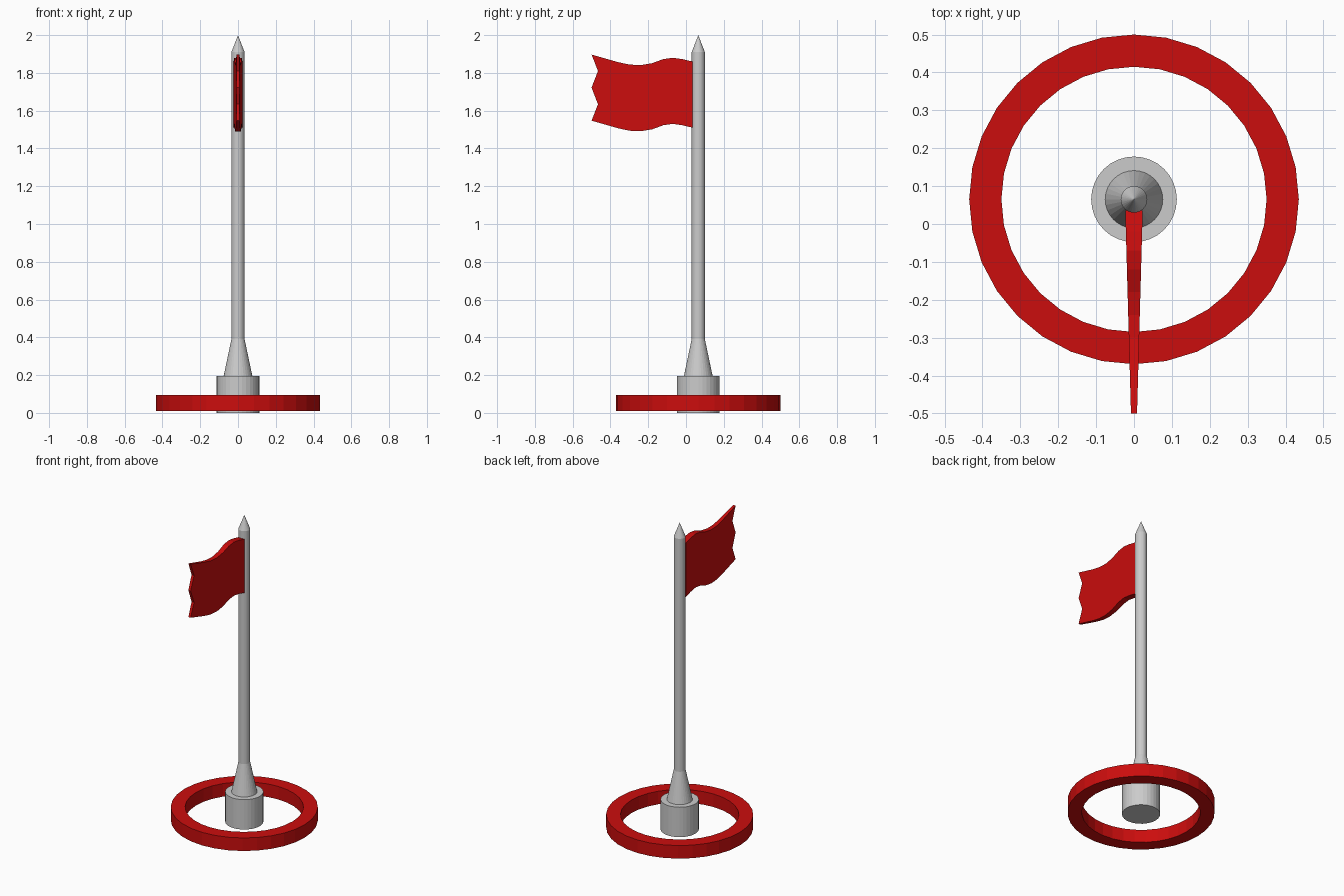
import bpy
import bmesh
from math import cos, sin, tau

cube = bpy.data.objects.get("Cube")
if cube:
    bpy.data.objects.remove(cube)

POLE_Y = 0.065
SIDES = 32


def material(name, color):
    mat = bpy.data.materials.new(name)
    mat.use_nodes = True
    mat.diffuse_color = color
    mat.node_tree.nodes["Principled BSDF"].inputs["Base Color"].default_value = color
    return mat


def finish(name, bm, mat):
    bmesh.ops.recalc_face_normals(bm, faces=bm.faces)
    mesh = bpy.data.meshes.new(name)
    bm.to_mesh(mesh)
    bm.free()
    mesh.materials.append(mat)
    obj = bpy.data.objects.new(name, mesh)
    bpy.context.collection.objects.link(obj)
    return obj


def lathe(name, profile, mat, closed=False):
    """Turn (radius, z) points around the pole axis; cap open ends."""
    bm = bmesh.new()
    rings = []
    for r, z in profile:
        if r == 0:
            rings.append([bm.verts.new((0, 0, z))] * SIDES)
        else:
            rings.append([bm.verts.new((r * cos(tau * i / SIDES), r * sin(tau * i / SIDES), z))
                          for i in range(SIDES)])
    pairs = list(zip(rings, rings[1:]))
    if closed:
        pairs.append((rings[-1], rings[0]))
    for low, high in pairs:
        for i in range(SIDES):
            j = (i + 1) % SIDES
            corners = dict.fromkeys((low[i], low[j], high[j], high[i]))
            bm.faces.new(list(corners))
    if not closed:
        for ring in (rings[0], rings[-1]):
            if len(set(ring)) > 1:
                bm.faces.new(ring)
    obj = finish(name, bm, mat)
    obj.location.y = POLE_Y
    return obj


red = material("red", (0.6, 0.004, 0.004, 1))
grey = material("light grey", (0.6, 0.6, 0.6, 1))

# Ground ring, base block and pole with flared foot and pointed tip
lathe("ground_ring", [(0.35, 0.01), (0.435, 0.01), (0.435, 0.095), (0.35, 0.095)], red, closed=True)
lathe("base", [(0.113, 0), (0.113, 0.195)], grey)
lathe("pole", [(0.076, 0.195), (0.035, 0.39), (0.035, 1.91), (0, 2)], grey)

# Wavy flag, thinning towards its notched free end
HEIGHT = 0.35
wave = [(0.035, 1.86), (-0.02, 1.873), (-0.07, 1.88), (-0.12, 1.873), (-0.18, 1.851),
        (-0.24, 1.841), (-0.3, 1.844), (-0.36, 1.857), (-0.43, 1.877), (-0.5, 1.897)]
notches = [(-0.466, 1.81), (-0.5, 1.722), (-0.466, 1.634)]
outline = wave + notches + [(y, z - HEIGHT) for y, z in reversed(wave)]
bm = bmesh.new()
sheets = []
for side in (-1, 1):
    sheets.append([bm.verts.new((side * (0.008 + 0.015 * (y + 0.5) / 0.535), y, z))
                   for y, z in outline])
    bm.faces.new(sheets[-1])
for i in range(len(outline)):
    j = (i + 1) % len(outline)
    bm.faces.new((sheets[0][i], sheets[0][j], sheets[1][j], sheets[1][i]))
finish("flag", bm, red)
